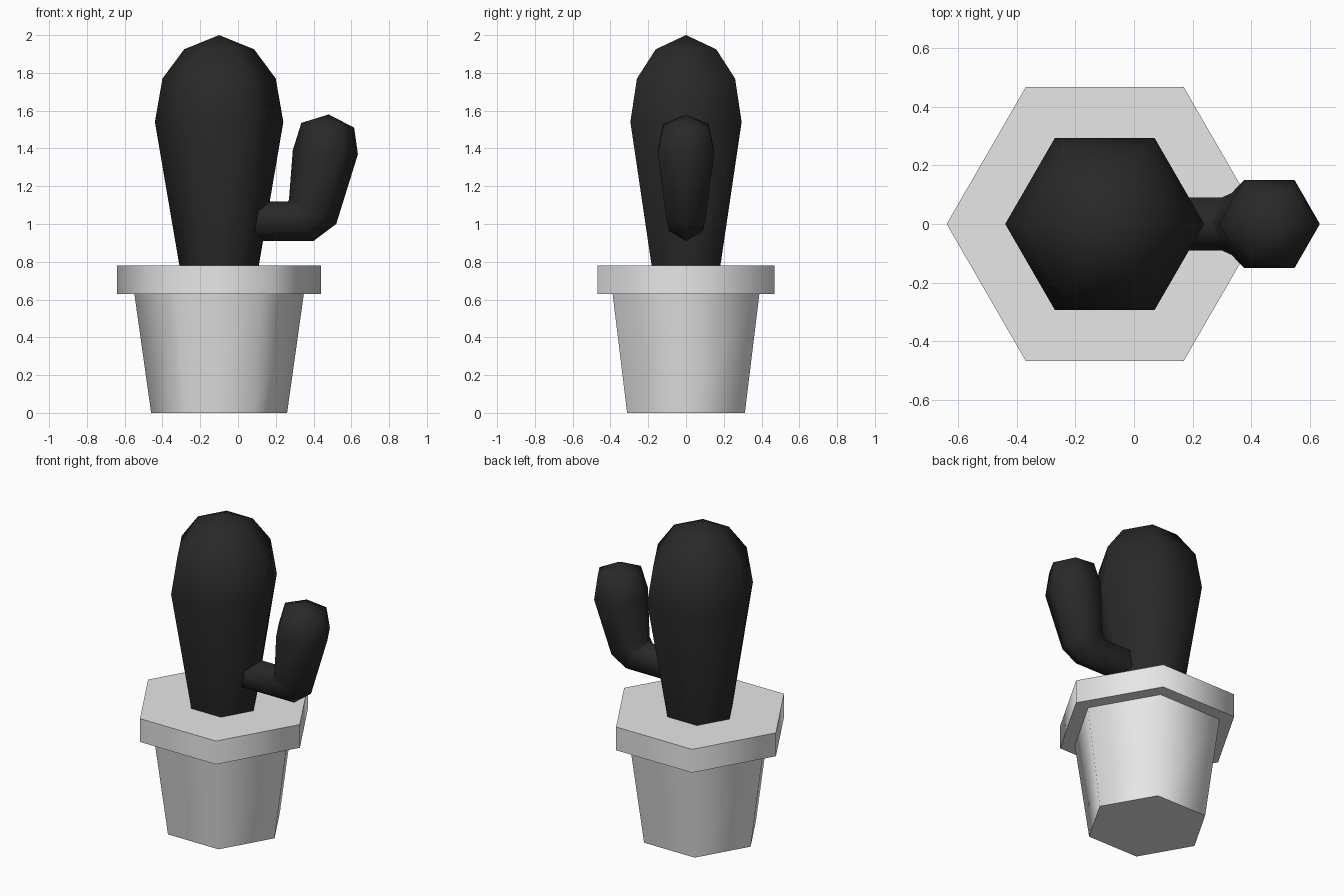
import bpy
import bmesh
from math import cos, sin, pi, radians
from mathutils import Vector

SIDES = 6
CENTRE_X = -0.10

cube = bpy.data.objects.get("Cube")
if cube:
    bpy.data.objects.remove(cube, do_unlink=True)


def make_material(name, value):
    mat = bpy.data.materials.new(name)
    mat.use_nodes = True
    colour = (value, value, value, 1)
    mat.diffuse_color = colour
    mat.node_tree.nodes["Principled BSDF"].inputs["Base Color"].default_value = colour
    return mat


def hex_ring(outer, inner, half_width):
    """Six-sided ring whose two end corners lie in the xz plane."""
    a, b = (Vector((p[0], 0, p[1])) for p in (outer, inner))
    across = Vector((0, half_width / sin(pi / 3), 0))
    return [(a + b) / 2 + (a - b) / 2 * cos(t) + across * sin(t)
            for t in (2 * pi * i / SIDES for i in range(SIDES))]


def round_ring(radius, z):
    return hex_ring((CENTRE_X + radius, z), (CENTRE_X - radius, z), radius * sin(pi / 3))


def loft(name, rings, mat, tip=None):
    """Skin a stack of rings, closing the end with a flat cap or a pointed tip."""
    bm = bmesh.new()
    loops = [[bm.verts.new(p) for p in ring] for ring in rings]
    bm.faces.new(loops[0][::-1])
    for low, high in zip(loops, loops[1:]):
        for i in range(SIDES):
            j = (i + 1) % SIDES
            bm.faces.new((low[i], low[j], high[j], high[i]))
    if tip:
        top = bm.verts.new((tip[0], 0, tip[1]))
        for i in range(SIDES):
            bm.faces.new((loops[-1][i], loops[-1][(i + 1) % SIDES], top))
    else:
        bm.faces.new(loops[-1])
    bmesh.ops.recalc_face_normals(bm, faces=bm.faces)
    mesh = bpy.data.meshes.new(name)
    bm.to_mesh(mesh)
    bm.free()
    mesh.materials.append(mat)
    obj = bpy.data.objects.new(name, mesh)
    bpy.context.collection.objects.link(obj)
    bpy.ops.object.select_all(action='DESELECT')
    obj.select_set(True)
    bpy.context.view_layer.objects.active = obj
    bpy.ops.object.shade_smooth_by_angle(angle=radians(65))
    return obj


clay = make_material("pale_grey_clay", 0.8)
plant = make_material("near_black_plant", 0.022)

# Tapered pot and its overhanging rim
loft("pot", [round_ring(0.36, 0), round_ring(0.45, 0.64)], clay)
loft("pot_rim", [round_ring(0.54, 0.63), round_ring(0.54, 0.78)], clay)

# Main trunk, widening towards a domed top
trunk = [(0.20, 0.72), (0.34, 1.54), (0.30, 1.77), (0.185, 1.925)]
loft("cactus_trunk", [round_ring(r, z) for r, z in trunk], plant, (CENTRE_X, 2.0))

# Side arm: out of the trunk, round the elbow, up to a domed end
arm = [((0.02, 0.91), (0.02, 1.12), 0.09),
       ((0.40, 0.91), (0.265, 1.12), 0.09),
       ((0.52, 1.00), (0.27, 1.13), 0.105),
       ((0.635, 1.37), (0.29, 1.39), 0.15),
       ((0.615, 1.51), (0.335, 1.535), 0.12)]
loft("cactus_arm", [hex_ring(*ring) for ring in arm], plant, (0.48, 1.58))
